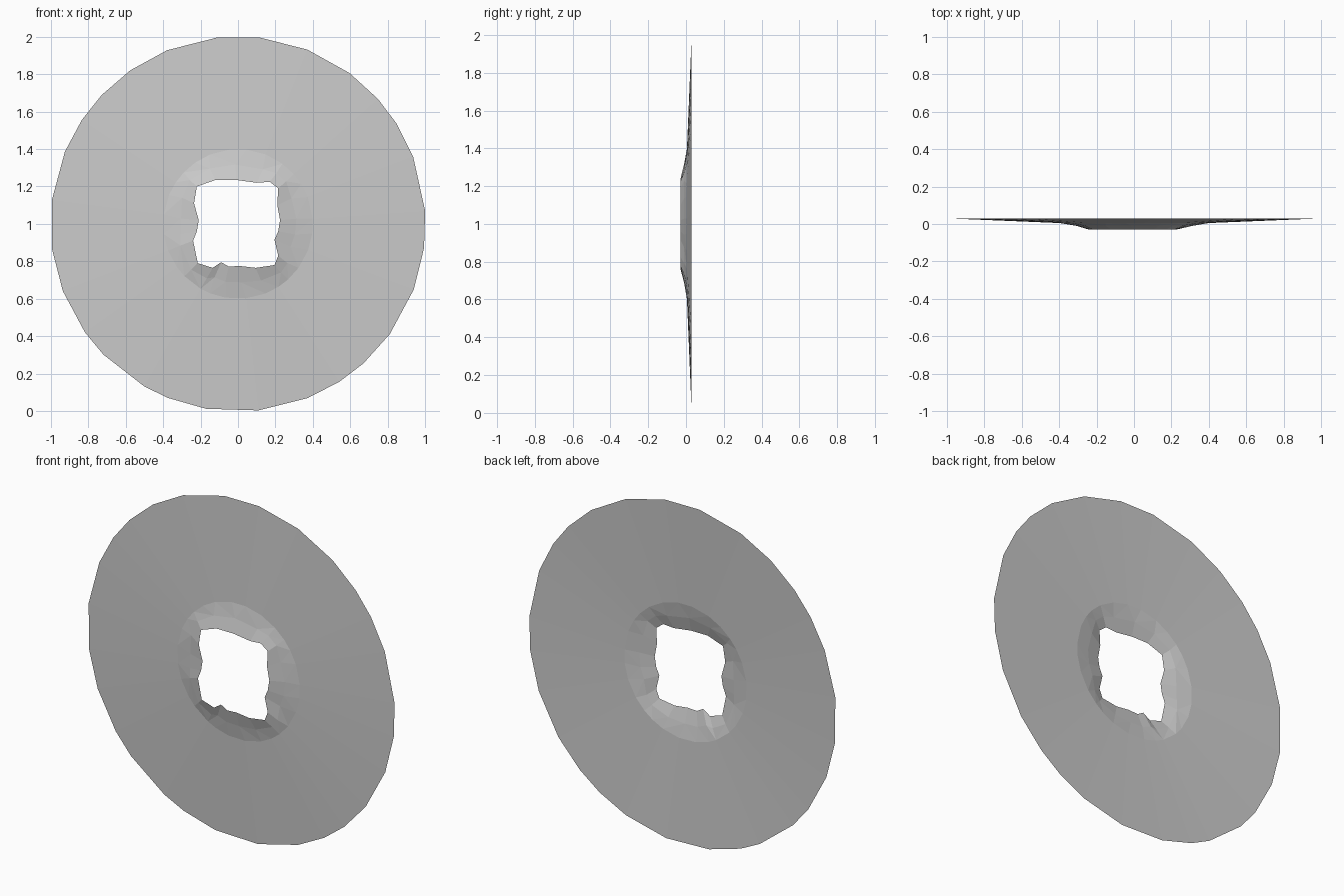
import bpy, bmesh
from math import atan2, cos, sin, radians, tau

if "Cube" in bpy.data.objects:
    bpy.data.objects.remove(bpy.data.objects["Cube"])

# Uneven facet angles of the outer rim (degrees, counter-clockwise from +x)
RIM = [4, 21, 32.5, 41.8, 53.5, 68.3, 83.3, 96.3, 112.2, 125, 136.6, 146.3,
       157.3, 172.6, 188, 201, 215.3, 224.2, 240, 248, 260.2, 276.2, 291.7,
       302.7, 312, 324, 339.5, 352.6]

# Ragged square hole, (x, z) relative to the disc centre
HOLE = [(.225, .02), (.21, .10), (.215, .19), (.17, .225), (.10, .22), (-.01, .235),
        (-.12, .235), (-.22, .20), (-.235, .11), (-.21, .02), (-.22, -.04),
        (-.24, -.09), (-.215, -.21), (-.135, -.235), (-.09, -.205), (-.05, -.228),
        (.01, -.225), (.095, -.235), (.195, -.22), (.215, -.17), (.195, -.085),
        (.215, -.04)]

bm = bmesh.new()


def ring(points, y):
    return [bm.verts.new((x, y, z + 1)) for x, z in points]


def circle(r):
    return [(r * cos(radians(a)), r * sin(radians(a))) for a in RIM]


def band(outer, inner):
    """Quad strip between rings of equal count."""
    n = len(outer)
    for i in range(n):
        j = (i + 1) % n
        bm.faces.new((outer[i], outer[j], inner[j], inner[i]))


def angle(ring_verts, i):
    n = len(ring_verts)
    v = ring_verts[i % n].co
    return atan2(v.z - 1, v.x) % tau + tau * (i // n)


def zip_band(outer, inner):
    """Triangle strip between rings of different counts, ordered by angle."""
    i = j = 0
    n, m = len(outer), len(inner)
    while i < n or j < m:
        a, b = outer[i % n], inner[j % m]
        if j >= m or (i < n and angle(outer, i + 1) <= angle(inner, j + 1)):
            bm.faces.new((a, outer[(i + 1) % n], b))
            i += 1
        else:
            bm.faces.new((a, inner[(j + 1) % m], b))
            j += 1


# Shoulder lies between the hole edge and the raised collar's circular foot
shoulder = []
for x, z in HOLE:
    r = (x * x + z * z) ** 0.5
    k = (r + (0.4 - r) * 0.5) / r
    shoulder.append((x * k, z * k))

edge = ring(circle(1.003), 0.03)
foot = ring(circle(0.4), 0.005)
mid = ring(shoulder, -0.01)
hole = ring(HOLE, -0.03)

band(edge, foot)        # shallow dished disc
zip_band(foot, mid)     # outer collar facets
band(mid, hole)         # inner collar facets
bm.normal_update()
for f in bm.faces:
    if f.normal.y > 0:
        f.normal_flip()

mesh = bpy.data.meshes.new("dished_disc")
bm.to_mesh(mesh)
bm.free()
disc = bpy.data.objects.new("dished_disc", mesh)
bpy.context.collection.objects.link(disc)
